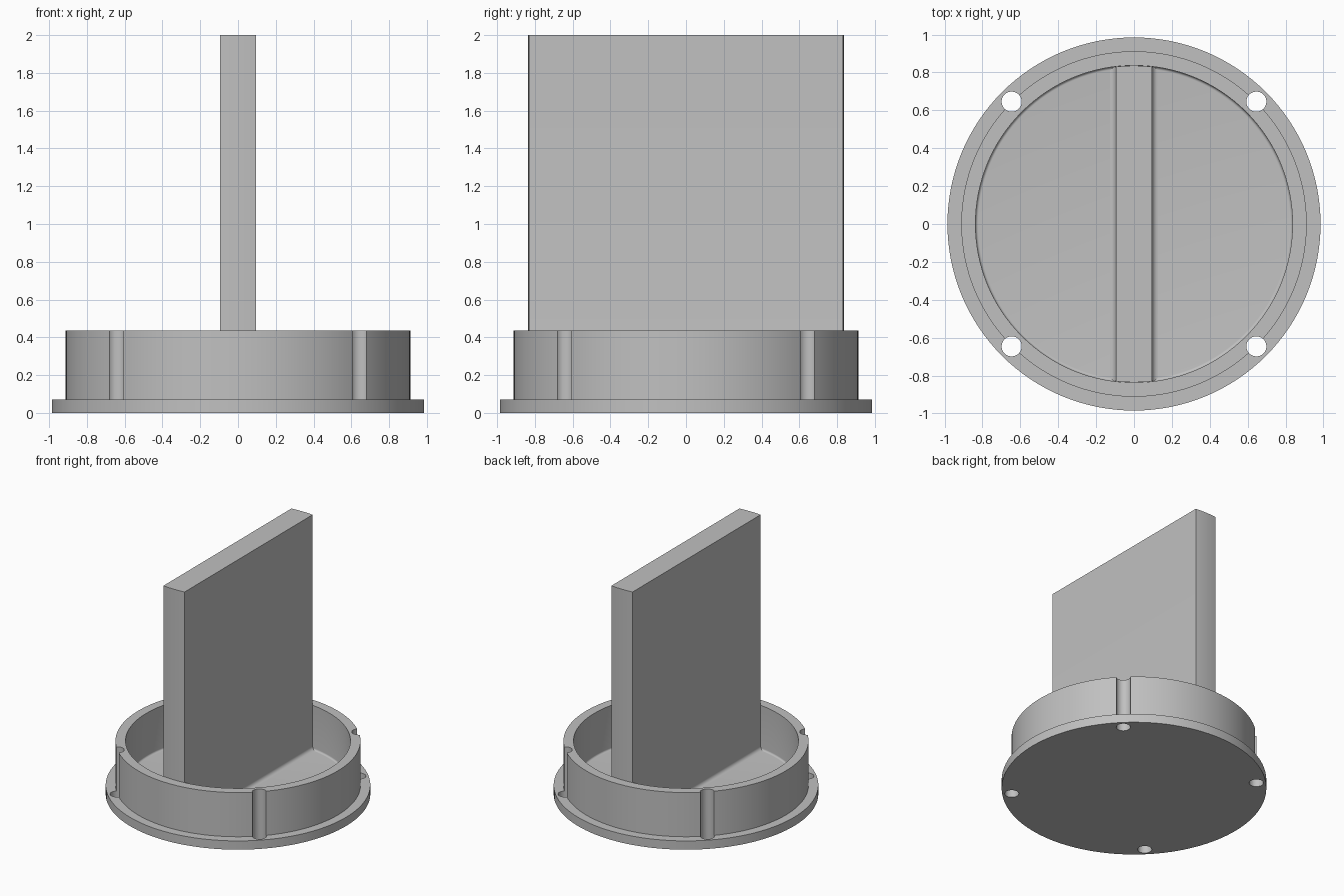
import bpy, bmesh
from math import sin, cos, pi, radians

SEG = 128
R_FLANGE, R_WALL, R_INNER = 0.985, 0.912, 0.837
Z_FLOOR, Z_RIM, Z_TOP = 0.072, 0.435, 2.0
HALF_PLATE, FILLET = 0.096, 0.03
HOLE_R, HOLE_POS = 0.053, 0.646

if "Cube" in bpy.data.objects:
    bpy.data.objects.remove(bpy.data.objects["Cube"])

grey = bpy.data.materials.new("plain grey")
grey.use_nodes = True
grey.diffuse_color = (0.53, 0.53, 0.53, 1)
grey.node_tree.nodes["Principled BSDF"].inputs["Base Color"].default_value = grey.diffuse_color


def make_object(name, bm):
    bmesh.ops.recalc_face_normals(bm, faces=bm.faces)
    mesh = bpy.data.meshes.new(name)
    bm.to_mesh(mesh)
    bm.free()
    mesh.materials.append(grey)
    obj = bpy.data.objects.new(name, mesh)
    bpy.context.collection.objects.link(obj)
    return obj


def cylinder(name, radius, z0, z1, spots=((0, 0),), segments=SEG):
    bm = bmesh.new()
    for x, y in spots:
        made = bmesh.ops.create_cone(bm, cap_ends=True, segments=segments, radius1=radius,
                                     radius2=radius, depth=z1 - z0)
        bmesh.ops.translate(bm, verts=made["verts"], vec=(x, y, (z0 + z1) / 2))
    return make_object(name, bm)


def select_only(obj):
    bpy.ops.object.select_all(action='DESELECT')
    obj.select_set(True)
    bpy.context.view_layer.objects.active = obj


def cut(obj, cutter, operation):
    cutter.hide_render = True
    mod = obj.modifiers.new("cut", 'BOOLEAN')
    mod.operation, mod.object, mod.solver = operation, cutter, 'EXACT'
    select_only(obj)
    bpy.ops.object.modifier_apply(modifier=mod.name)
    bpy.data.objects.remove(cutter)


def fillet(x, z, r, steps=6):
    """Concave quarter arc from a wall at x down to a floor at z."""
    return [(x + r - r * cos(a), z + r - r * sin(a))
            for a in (pi / 2 * i / steps for i in range(steps + 1))]


# Round cup: flange, wall and floor turned from one profile
inner = [(2 * R_INNER - x, z) for x, z in fillet(R_INNER, Z_FLOOR, 0.015)]
profile = [(0, 0), (R_FLANGE, 0), (R_FLANGE, Z_FLOOR), (R_WALL, Z_FLOOR),
           (R_WALL, Z_RIM), (R_INNER, Z_RIM)] + inner + [(0, Z_FLOOR)]
bm = bmesh.new()
ring = [bm.verts.new((x, 0, z)) for x, z in profile]
edges = [bm.edges.new(pair) for pair in zip(ring, ring[1:])]
bmesh.ops.spin(bm, geom=ring + edges, cent=(0, 0, 0), axis=(0, 0, 1),
               angle=2 * pi, steps=SEG, use_merge=True)
bmesh.ops.remove_doubles(bm, verts=bm.verts, dist=1e-5)
cup = make_object("round_cup", bm)

# Four screw holes, which also groove the outside of the wall
spots = [(sx * HOLE_POS, sy * HOLE_POS) for sx in (-1, 1) for sy in (-1, 1)]
cut(cup, cylinder("hole_cutter", HOLE_R, -0.2, 0.8, spots, 32), 'DIFFERENCE')

# Upright plate with a filleted foot, its ends rounded to the cup
side = [(HALF_PLATE, Z_TOP)] + fillet(HALF_PLATE, Z_FLOOR, FILLET)
outline = side + [(-x, z) for x, z in reversed(side)]
bm = bmesh.new()
face = bm.faces.new([bm.verts.new((x, -1, z)) for x, z in outline])
grown = bmesh.ops.extrude_face_region(bm, geom=[face])
bmesh.ops.translate(bm, vec=(0, 2, 0),
                    verts=[v for v in grown["geom"] if isinstance(v, bmesh.types.BMVert)])
plate = make_object("upright_plate", bm)
cut(plate, cylinder("end_cutter", R_INNER - 0.001, -0.1, 2.1), 'INTERSECT')

for part in (cup, plate):
    select_only(part)
    bpy.ops.object.shade_smooth_by_angle(angle=radians(30))
